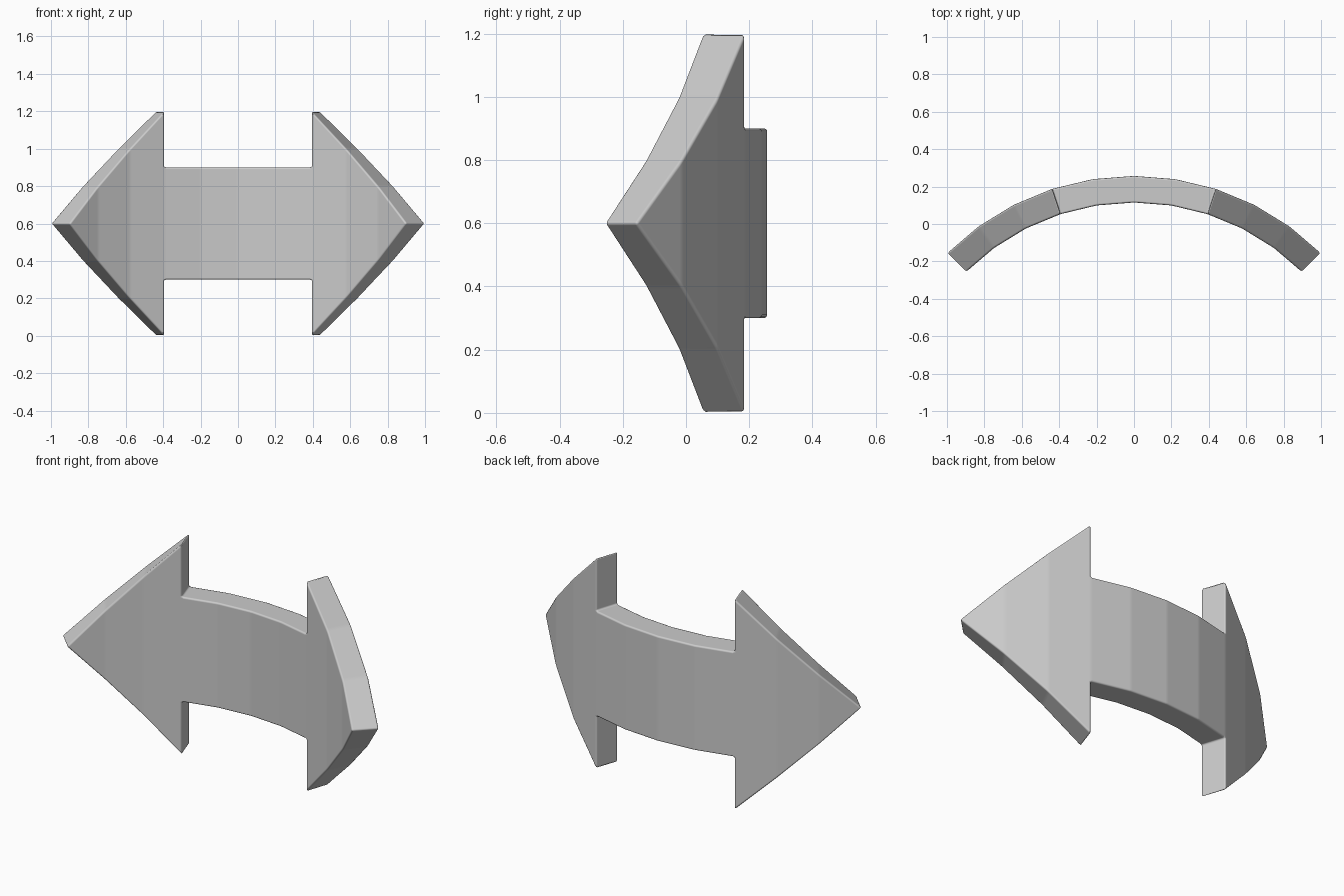
import bpy, bmesh
from math import sin, cos, radians

cube = bpy.data.objects.get("Cube")
if cube:
    bpy.data.objects.remove(cube, do_unlink=True)

OUTER, INNER, CENTRE_Y, MID_Z = 1.414, 1.272, -1.157, 0.6
STEP = 9            # degrees per bend segment
SHAFT_HALF = 0.3

grey = bpy.data.materials.new("plain grey")
grey.use_nodes = True
colour = (0.6, 0.6, 0.6, 1)
grey.diffuse_color = colour
grey.node_tree.nodes["Principled BSDF"].inputs["Base Color"].default_value = colour

bm = bmesh.new()
cache = {}


def vert(radius, col, h):
    """Vertex on the bent plate: column number and height from the middle."""
    key = (radius, col, round(h, 3))
    if key not in cache:
        a = radians(col * STEP)
        cache[key] = bm.verts.new((radius * sin(a), CENTRE_Y + radius * cos(a), MID_Z + h))
    return cache[key]


def panel(points):
    """Matching outer and inner faces for one flat segment of the bend."""
    bm.faces.new([vert(OUTER, *p) for p in points])
    bm.faces.new([vert(INNER, *p) for p in reversed(points)])


def wall(p, q):
    """Face through the plate thickness."""
    bm.faces.new([vert(OUTER, *p), vert(OUTER, *q), vert(INNER, *q), vert(INNER, *p)])


# Shaft
s = SHAFT_HALF
for c in range(-2, 2):
    panel([(c, -s), (c + 1, -s), (c + 1, s), (c, s)])
    for h in (-s, s):
        wall((c, h), (c + 1, h))

# Arrowheads, narrowing evenly to the tips
for side in (-1, 1):
    panel([(2 * side, -.6), (3 * side, -.4), (3 * side, .4),
           (2 * side, .6), (2 * side, s), (2 * side, -s)])
    panel([(3 * side, -.4), (4 * side, -.2), (4 * side, .2), (3 * side, .4)])
    panel([(4 * side, -.2), (5 * side, 0), (4 * side, .2)])
    for up in (-1, 1):
        wall((2 * side, up * s), (2 * side, up * .6))
        for c in (2, 3, 4):
            wall((c * side, up * (1 - c / 5)), ((c + 1) * side, up * (.8 - c / 5)))

bmesh.ops.recalc_face_normals(bm, faces=bm.faces)
mesh = bpy.data.meshes.new("bent_double_arrow")
bm.to_mesh(mesh)
bm.free()
arrow = bpy.data.objects.new("bent_double_arrow", mesh)
bpy.context.collection.objects.link(arrow)
mesh.materials.append(grey)
mesh.shade_smooth()

# Softened edges
bevel = arrow.modifiers.new("soft edges", 'BEVEL')
bevel.width = 0.01
bevel.segments = 2
bevel.limit_method = 'ANGLE'
bevel.angle_limit = radians(5)
bevel.harden_normals = True
